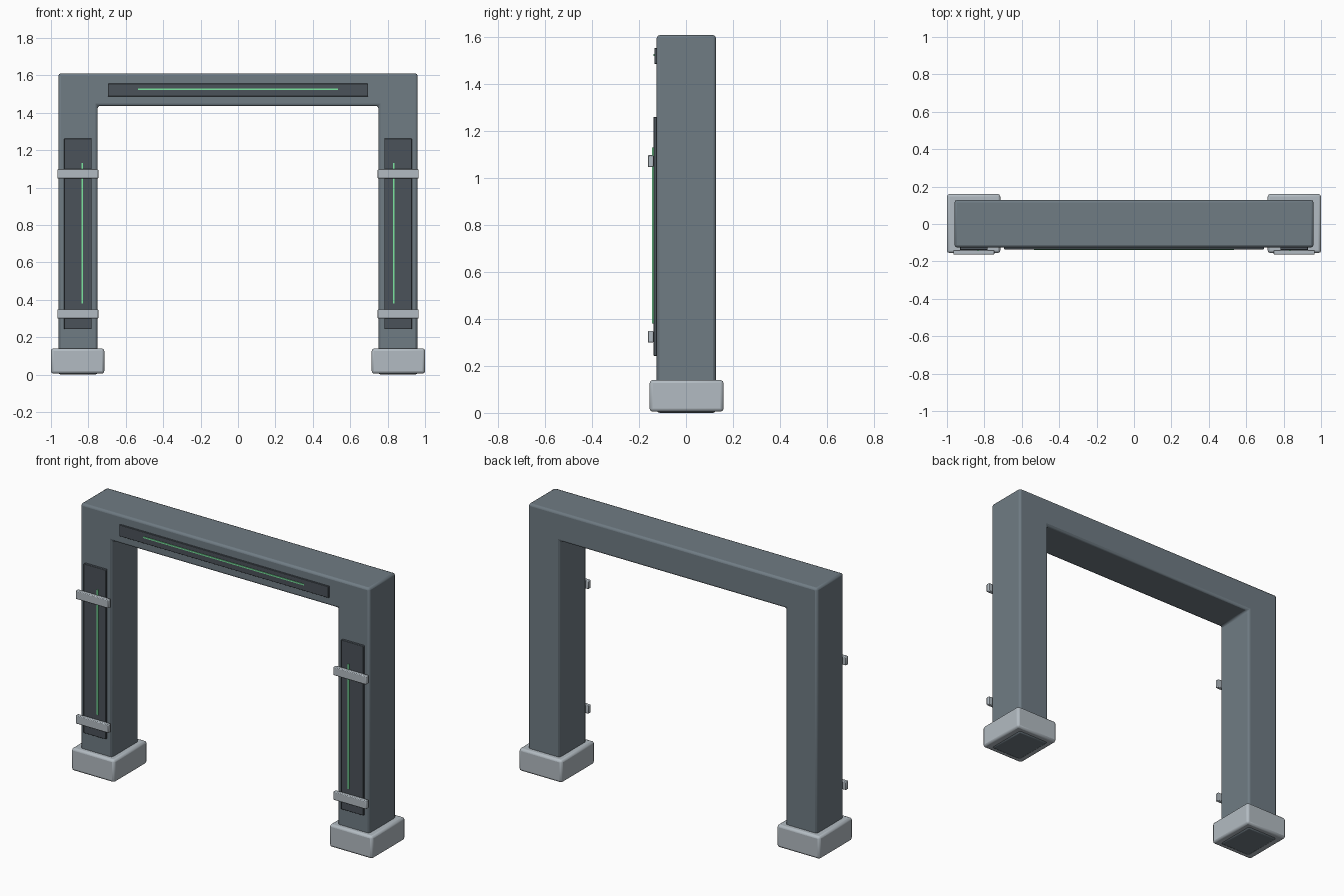
import bpy, bmesh
from math import radians

if "Cube" in bpy.data.objects:
    bpy.data.objects.remove(bpy.data.objects["Cube"])


def material(name, rgb):
    m = bpy.data.materials.new(name)
    m.diffuse_color = (*rgb, 1)
    m.use_nodes = True
    m.node_tree.nodes["Principled BSDF"].inputs["Base Color"].default_value = m.diffuse_color
    return m


FRAME = material("slate", (0.16, 0.20, 0.23))
METAL = material("light_metal", (0.45, 0.50, 0.54))
PANEL = material("dark_panel", (0.07, 0.085, 0.10))
GLOW = material("green_glow", (0.20, 0.80, 0.35))


def finish(name, bm, mat, bevel, segments=2):
    bmesh.ops.recalc_face_normals(bm, faces=bm.faces[:])
    mesh = bpy.data.meshes.new(name)
    bm.to_mesh(mesh)
    bm.free()
    mesh.materials.append(mat)
    ob = bpy.data.objects.new(name, mesh)
    bpy.context.collection.objects.link(ob)
    if bevel:
        mod = ob.modifiers.new("bevel", 'BEVEL')
        mod.width = bevel
        mod.segments = segments
        mod.limit_method = 'ANGLE'
        mod.angle_limit = radians(40)
    bpy.ops.object.select_all(action='DESELECT')
    ob.select_set(True)
    bpy.context.view_layer.objects.active = ob
    bpy.ops.object.shade_smooth_by_angle(angle=radians(30))
    return ob


def box(name, x, y, z, mat, bevel=0.0):
    """Box from (min, max) ranges on each axis."""
    bm = bmesh.new()
    bmesh.ops.create_cube(bm, size=1)
    for v in bm.verts:
        v.co = [r[0] if c < 0 else r[1] for c, r in zip(v.co, (x, y, z))]
    return finish(name, bm, mat, bevel)


# Arch: one continuous U-shaped profile extruded in depth
profile = [(-0.96, 0), (-0.96, 1.61), (0.96, 1.61), (0.96, 0),
           (0.75, 0), (0.75, 1.437), (-0.75, 1.437), (-0.75, 0)]
bm = bmesh.new()
face = bm.faces.new([bm.verts.new((x, -0.125, z)) for x, z in profile])
new = bmesh.ops.extrude_face_region(bm, geom=[face])["geom"]
bmesh.ops.translate(bm, vec=(0, 0.253, 0),
                    verts=[g for g in new if isinstance(g, bmesh.types.BMVert)])
finish("arch_frame", bm, FRAME, 0.013)

# Header panel and its light strip
box("header_panel", (-0.695, 0.695), (-0.135, -0.12), (1.487, 1.555), PANEL, 0.002)
box("header_light", (-0.535, 0.535), (-0.139, -0.13), (1.521, 1.529), GLOW)

# Leg details, repeated on both sides
for side, s in (("left", -1), ("right", 1)):
    def span(a, b):
        return tuple(sorted((s * a, s * b)))

    box(f"{side}_foot", span(0.715, 1.0), (-0.155, 0.16), (0.005, 0.14), METAL, 0.013)
    box(f"{side}_panel", span(0.782, 0.93), (-0.139, -0.12), (0.243, 1.261), PANEL, 0.003)
    box(f"{side}_light", span(0.830, 0.838), (-0.145, -0.135), (0.38, 1.13), GLOW)
    for level, z in (("lower", 0.324), ("upper", 1.073)):
        box(f"{side}_{level}_clamp", span(0.747, 0.966), (-0.163, -0.139),
            (z - 0.025, z + 0.025), METAL, 0.004)
